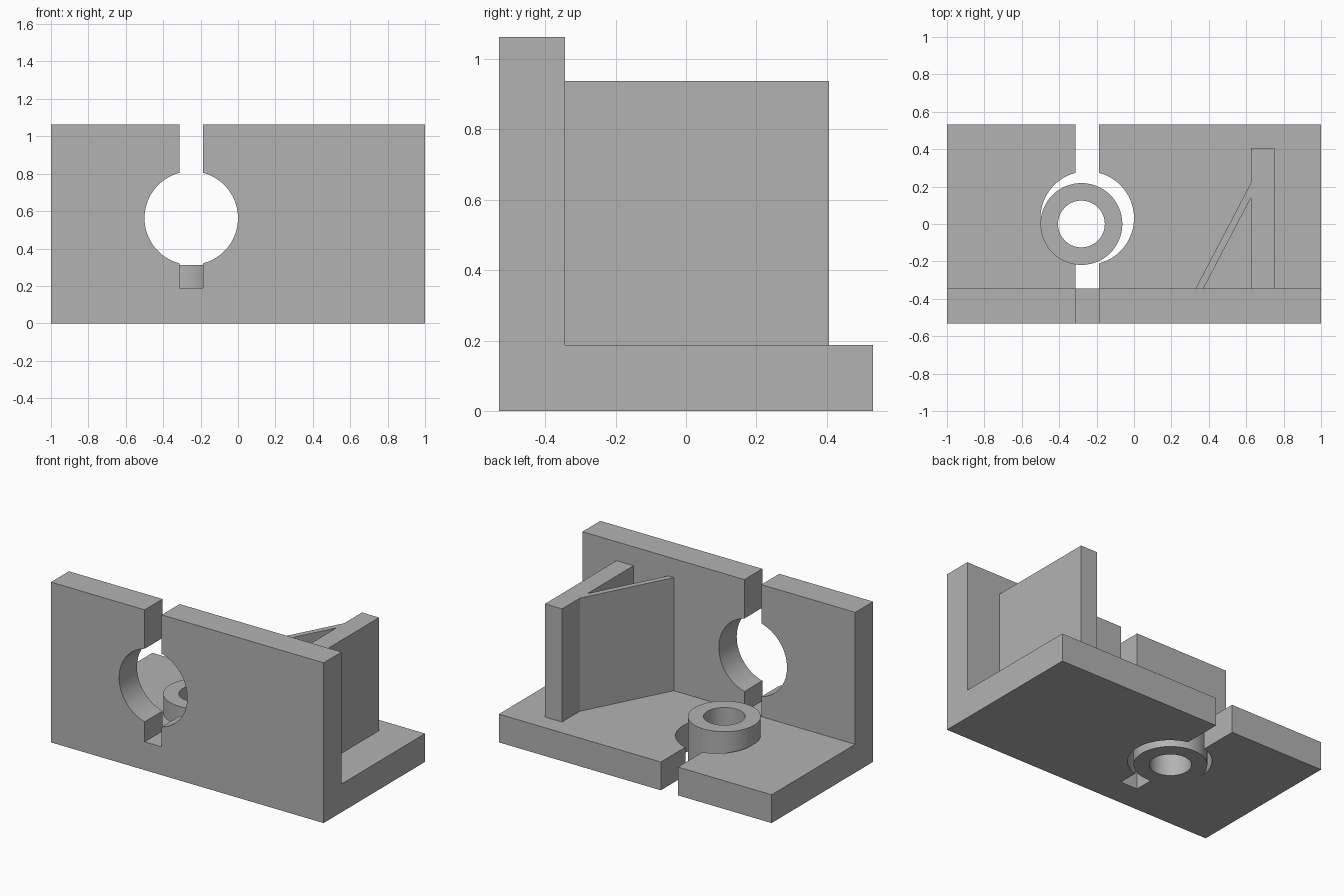
import bpy, bmesh, math
from mathutils import Vector, Matrix

cube = bpy.data.objects.get("Cube")
if cube:
    bpy.data.objects.remove(cube, do_unlink=True)

grey = bpy.data.materials.new("plain grey")
grey.use_nodes = True
colour = (0.45, 0.45, 0.45, 1)
grey.diffuse_color = colour
grey.node_tree.nodes["Principled BSDF"].inputs["Base Color"].default_value = colour

# Main proportions
T = 0.1875          # plate thickness
D = 0.53125         # half depth
H = 2 * D           # wall height
WALL = T - D        # back face of the wall
SLOT_X, SLOT_W = -0.25, 0.125


def add(name, bm):
    bmesh.ops.recalc_face_normals(bm, faces=bm.faces)
    mesh = bpy.data.meshes.new(name)
    bm.to_mesh(mesh)
    bm.free()
    mesh.materials.append(grey)
    obj = bpy.data.objects.new(name, mesh)
    bpy.context.collection.objects.link(obj)
    return obj


def prism(name, points, direction):
    """Extrude a closed outline along a direction."""
    bm = bmesh.new()
    face = bm.faces.new([bm.verts.new(p) for p in points])
    out = bmesh.ops.extrude_face_region(bm, geom=[face])
    verts = [g for g in out["geom"] if isinstance(g, bmesh.types.BMVert)]
    bmesh.ops.translate(bm, verts=verts, vec=Vector(direction))
    return add(name, bm)


def box(name, x, y, z):
    return prism(name, [(x[0], y[0], z[0]), (x[1], y[0], z[0]),
                        (x[1], y[1], z[0]), (x[0], y[1], z[0])], (0, 0, z[1] - z[0]))


def cylinder(name, centre, radius, depth, turn=0):
    bm = bmesh.new()
    matrix = Matrix.Translation(centre) @ Matrix.Rotation(turn, 4, "X")
    bmesh.ops.create_cone(bm, cap_ends=True, segments=96, radius1=radius,
                          radius2=radius, depth=depth, matrix=matrix)
    return add(name, bm)


def cut(target, cutter):
    cutter.hide_render = True
    mod = target.modifiers.new("cut", "BOOLEAN")
    mod.operation, mod.solver, mod.object = "DIFFERENCE", "EXACT", cutter
    bpy.context.view_layer.objects.active = target
    bpy.ops.object.modifier_apply(modifier=mod.name)
    bpy.data.objects.remove(cutter, do_unlink=True)


# L-shaped body: front wall and base plate in one piece
profile = [(-D, 0), (D, 0), (D, T), (WALL, T), (WALL, H), (-D, H)]
body = prism("angle_body", [(-1, y, z) for y, z in profile], (2, 0, 0))

# Keyhole slots through the wall and through the base
slot = (SLOT_X - SLOT_W / 2, SLOT_X + SLOT_W / 2)
cut(body, box("wall_slot_cutter", slot, (-D - 0.1, WALL), (T, H + 0.1)))
cut(body, box("base_slot_cutter", slot, (WALL, D + 0.1), (-0.1, T + 0.1)))
cut(body, cylinder("wall_hole_cutter", (SLOT_X, -D, 0.5625), 0.25, 0.5, math.pi / 2))
cut(body, cylinder("base_hole_cutter", (SLOT_X, 0.03125, 0.1), 0.25, 0.5))

# Ring standing in the base hole
bm = bmesh.new()
section = [(0.125, 0), (0.21875, 0), (0.21875, 0.3125), (0.125, 0.3125)]
verts = [bm.verts.new((r, 0, z)) for r, z in section]
edges = [bm.edges.new((verts[i], verts[(i + 1) % 4])) for i in range(4)]
bmesh.ops.spin(bm, geom=verts + edges, cent=(0, 0, 0), axis=(0, 0, 1),
               angle=2 * math.pi, steps=96)
bmesh.ops.remove_doubles(bm, verts=bm.verts, dist=0.0005)
bmesh.ops.translate(bm, verts=bm.verts, vec=(-0.28125, 0, 0))
ring = add("ring", bm)

# Upright rib and its slanted brace
box("upright_rib", (0.625, 0.75), (WALL, 0.40625), (T, 0.9375))
prism("slanted_brace", [(0.33, WALL, T), (0.372, WALL, T),
                        (0.625, 0.14, T), (0.625, 0.22, T)], (0, 0, 0.75))

# Smooth the round surfaces, keep the edges sharp
for obj in (body, ring):
    bpy.ops.object.select_all(action="DESELECT")
    obj.select_set(True)
    bpy.context.view_layer.objects.active = obj
    bpy.ops.object.shade_smooth_by_angle(angle=math.radians(30))
